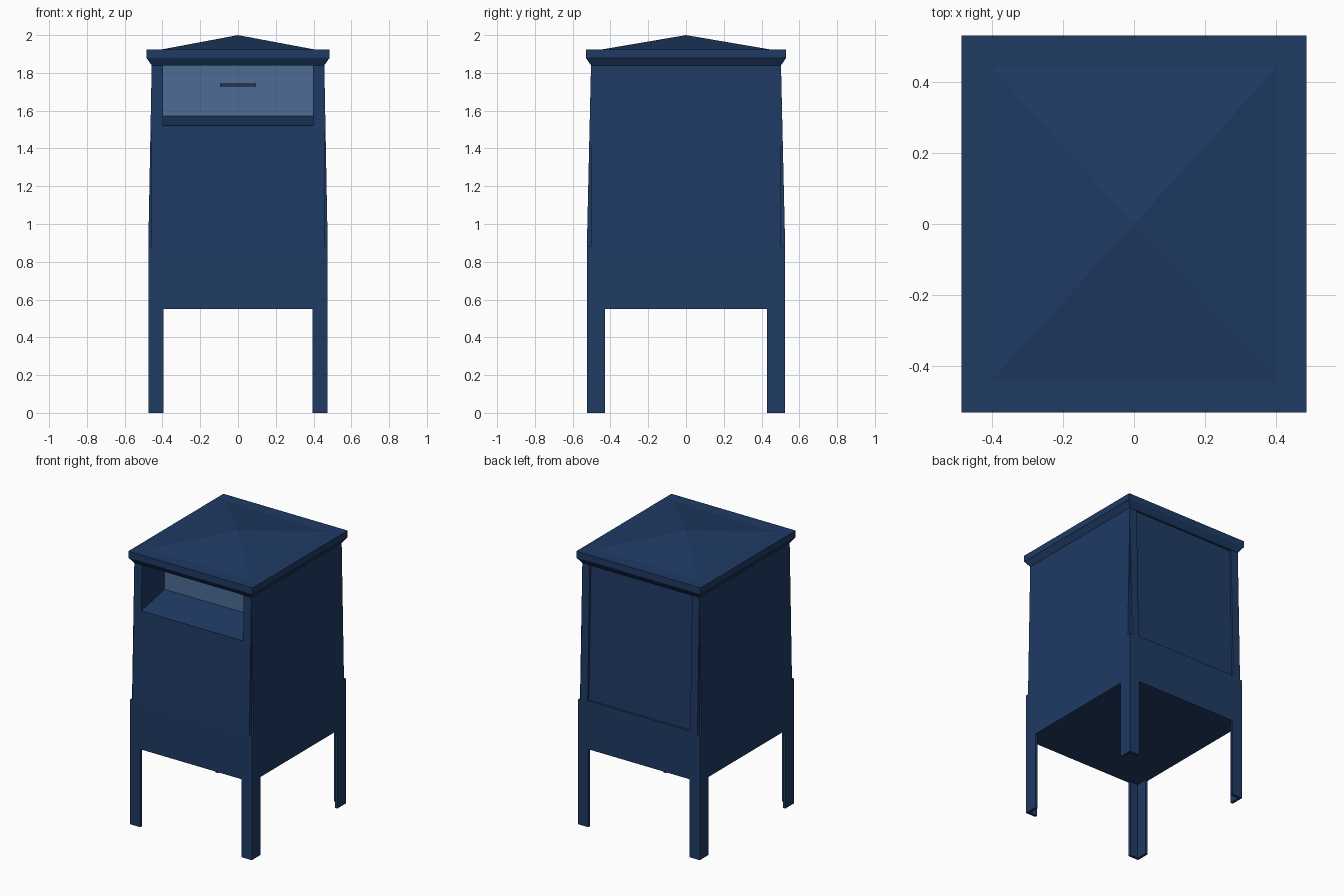
import bpy, bmesh

if "Cube" in bpy.data.objects:
    bpy.data.objects.remove(bpy.data.objects["Cube"])


def material(name, rgb):
    m = bpy.data.materials.new(name)
    m.diffuse_color = (*rgb, 1)
    m.use_nodes = True
    m.node_tree.nodes["Principled BSDF"].inputs["Base Color"].default_value = m.diffuse_color
    return m


BLUE = material("blue_paint", (0.0137, 0.043, 0.127))
PALE = material("pale_flap", (0.075, 0.15, 0.30))
DARK = material("dark_grip", (0.02, 0.035, 0.075))


def finish(name, bm, mat):
    bmesh.ops.recalc_face_normals(bm, faces=bm.faces)
    me = bpy.data.meshes.new(name)
    bm.to_mesh(me)
    bm.free()
    ob = bpy.data.objects.new(name, me)
    bpy.context.collection.objects.link(ob)
    me.materials.append(mat)
    return ob


def prism(name, profile, a, b, axis="x", mat=BLUE):
    """Extrude a (side, height) profile along x or y from a to b."""
    bm = bmesh.new()
    place = (lambda u, z, t: (t, u, z)) if axis == "x" else (lambda u, z, t: (u, t, z))
    face = bm.faces.new([bm.verts.new(place(u, z, a)) for u, z in profile])
    new = bmesh.ops.extrude_face_region(bm, geom=[face])["geom"]
    shift = (b - a, 0, 0) if axis == "x" else (0, b - a, 0)
    bmesh.ops.translate(bm, verts=[v for v in new if isinstance(v, bmesh.types.BMVert)], vec=shift)
    return finish(name, bm, mat)


def box(name, x, y, z, mat=BLUE):
    return prism(name, [(y[0], z[0]), (y[1], z[0]), (y[1], z[1]), (y[0], z[1])], *x, mat=mat)


def cut(target, cutter):
    mod = target.modifiers.new(cutter.name, "BOOLEAN")
    mod.operation, mod.solver, mod.object = "DIFFERENCE", "EXACT", cutter
    cutter.hide_render = True
    cutter.hide_set(True)


X0, Y0 = 0.475, 0.525      # half sizes of the base
X1, Y1 = 0.457, 0.503      # half sizes under the roof
LOW, MID, TOP = 0.55, 0.88, 1.84

# Base with four angle-section legs left standing
base = box("base_and_legs", (-X0, X0), (-Y0, Y0), (0, MID))
cut(base, box("leg_gap_front_cutter", (-0.395, 0.395), (-1, 1), (-0.5, LOW)))
cut(base, box("leg_gap_side_cutter", (-1, 1), (-0.43, 0.43), (-0.5, LOW)))
cut(base, box("leg_inside_cutter", (-0.457, 0.457), (-0.507, 0.507), (-0.5, LOW)))

# Leaning front with the chute opening and its sloping floor
front = prism("front_panel", [(-Y0, MID), (-Y1, TOP), (-0.1, TOP), (-0.1, MID)], -X1, X1)
cut(front, prism("chute_cutter", [(-0.6, 1.502), (-0.24, 1.575), (-0.24, 2), (-0.6, 2)], -0.397, 0.397))

# Leaning back with the recessed door
back = prism("back_panel", [(Y0, MID), (Y1, TOP), (0.1, TOP), (0.1, MID)], -X1, X1)
lean = (Y0 - Y1) / (TOP - MID)
cut(back, prism("door_cutter", [(Y0 - 0.015, MID + 0.01), (Y1 - 0.015 - lean * 0.1, TOP + 0.1),
                                (0.7, TOP + 0.1), (0.7, MID + 0.01)], -0.4, 0.4))

# Leaning sides, leaving a thin notch at every corner
for s, label in ((-1, "left"), (1, "right")):
    prism(label + "_side_panel", [(s * X0, MID), (s * X1, TOP), (s * 0.44, TOP), (s * 0.44, MID)],
          -Y1, Y1, axis="y")

# Chute flap and its grip
box("chute_flap", (-0.397, 0.397), (-0.25, -0.238), (1.572, TOP), PALE)
box("flap_grip", (-0.095, 0.095), (-0.258, -0.248), (1.728, 1.743), DARK)

# Roof: flared eave, rim and low pyramid
bm = bmesh.new()
rings = []
for x, y, z in ((X1, Y1, TOP), (0.485, 0.53, 1.88), (0.485, 0.53, 1.925), (0.4, 0.44, 1.925)):
    rings.append([bm.verts.new((i * x, j * y, z)) for i, j in ((-1, -1), (1, -1), (1, 1), (-1, 1))])
tip = bm.verts.new((0, 0, 2))
bm.faces.new(rings[0])
for k in range(4):
    n = (k + 1) % 4
    for lo, hi in zip(rings, rings[1:]):
        bm.faces.new((lo[k], lo[n], hi[n], hi[k]))
    bm.faces.new((rings[-1][k], rings[-1][n], tip))
finish("roof", bm, BLUE)
